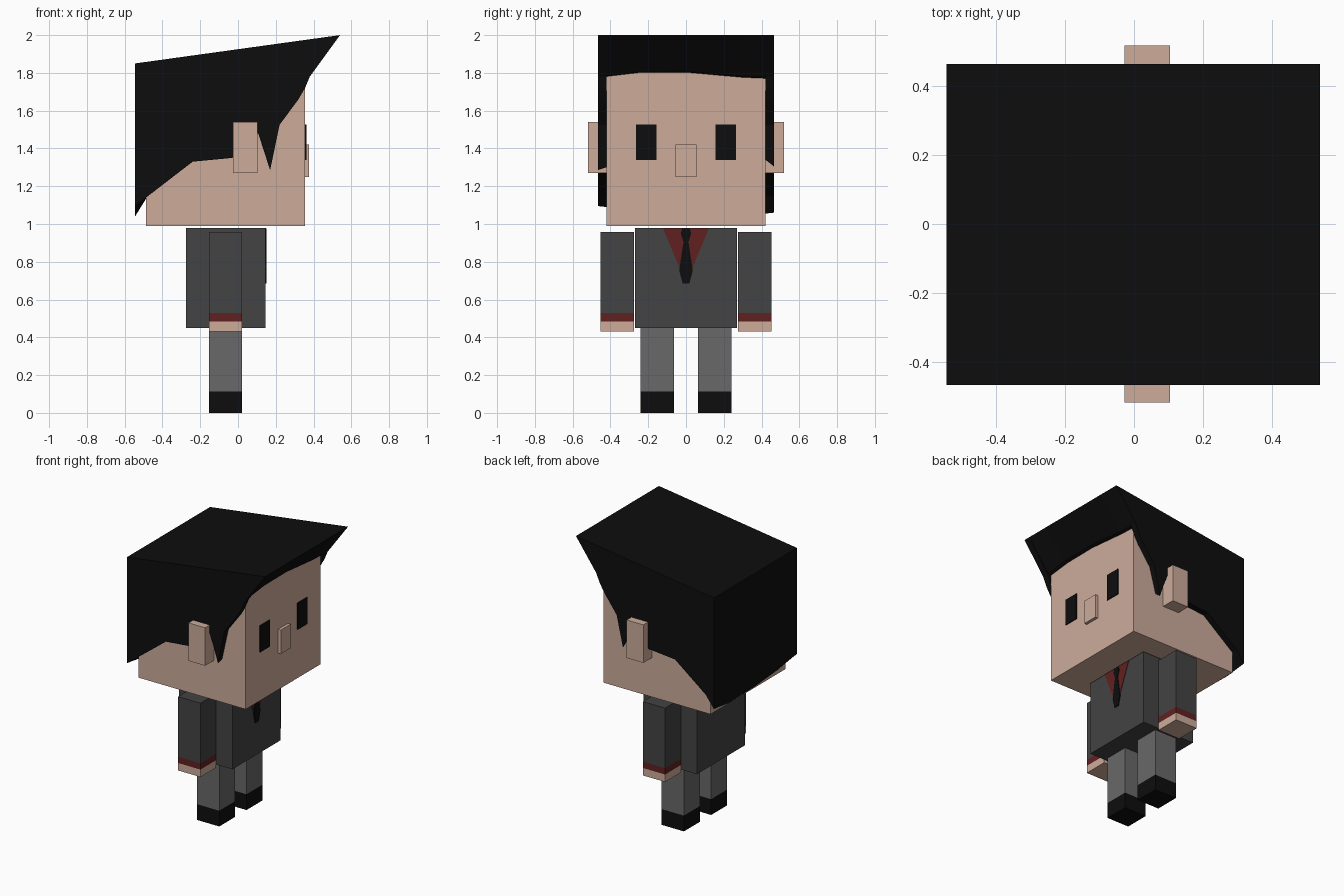
import bpy, bmesh

if "Cube" in bpy.data.objects:
    bpy.data.objects.remove(bpy.data.objects["Cube"])


def material(name, rgb):
    m = bpy.data.materials.new(name)
    m.diffuse_color = (*rgb, 1)
    m.use_nodes = True
    m.node_tree.nodes["Principled BSDF"].inputs["Base Color"].default_value = m.diffuse_color
    return m


SKIN = material("skin", (0.61, 0.415, 0.33))
BLACK = material("black", (0.0042, 0.0042, 0.0042))
JACKET = material("jacket grey", (0.056, 0.056, 0.056))
TROUSER = material("trouser grey", (0.138, 0.138, 0.138))
RED = material("shirt red", (0.12, 0.0145, 0.0145))


def loft(name, rings, mats):
    """Skin a list of equal-length rings and cap both ends; one material per band."""
    bm = bmesh.new()
    loops = [[bm.verts.new(p) for p in ring] for ring in rings]
    n = len(loops[0])
    bands = len(loops) - 1
    mats = mats if isinstance(mats, list) else [mats] * bands
    slots = list(dict.fromkeys(mats))
    for k in range(bands):
        for i in range(n):
            j = (i + 1) % n
            f = bm.faces.new((loops[k][i], loops[k][j], loops[k + 1][j], loops[k + 1][i]))
            f.material_index = slots.index(mats[k])
    bm.faces.new(loops[0]).material_index = slots.index(mats[0])
    bm.faces.new(loops[-1]).material_index = slots.index(mats[-1])
    bmesh.ops.recalc_face_normals(bm, faces=bm.faces)
    me = bpy.data.meshes.new(name)
    bm.to_mesh(me)
    bm.free()
    for m in slots:
        me.materials.append(m)
    ob = bpy.data.objects.new(name, me)
    bpy.context.collection.objects.link(ob)
    return ob


def box(name, x, y, heights, mats):
    """Box over x and y ranges, split into coloured bands at the heights."""
    ring = [(x[0], y[0]), (x[1], y[0]), (x[1], y[1]), (x[0], y[1])]
    return loft(name, [[(a, b, z) for a, b in ring] for z in heights], mats)


def plate(name, half, x0, x1, mat):
    """Thin plate facing +x, from a half outline mirrored across y = 0."""
    outline = half + [(-y, z) for y, z in reversed(half)]
    return loft(name, [[(x, y, z) for y, z in outline] for x in (x0, x1)], mat)


# Head, nose and torso
box("head", (-0.487, 0.355), (-0.42, 0.42), (0.99, 1.82), SKIN)
box("nose", (0.35, 0.376), (-0.056, 0.056), (1.25, 1.42), SKIN)
box("torso", (-0.275, 0.145), (-0.27, 0.27), (0.45, 0.98), JACKET)

# Paired parts
for side, s in (("left", 1), ("right", -1)):
    def span(a, b):
        return sorted((s * a, s * b))
    box(side + "_ear", (-0.027, 0.104), span(0.415, 0.518), (1.27, 1.54), SKIN)
    box(side + "_eye", (0.353, 0.362), span(0.155, 0.266), (1.338, 1.526), BLACK)
    box(side + "_arm", (-0.153, 0.022), span(0.276, 0.453),
        (0.432, 0.485, 0.53, 0.957), [SKIN, RED, JACKET])
    box(side + "_leg", (-0.153, 0.022), span(0.064, 0.242),
        (0, 0.112, 0.45), [BLACK, TROUSER])

# Shirt front and tie
plate("shirt_front", [(0.122, 0.979), (0.035, 0.77)], 0.143, 0.148, RED)
plate("tie", [(0.02, 0.975), (0.028, 0.95), (0.013, 0.905), (0.036, 0.755),
              (0.018, 0.685)], 0.145, 0.1515, BLACK)


# Hair: side profile lofted across y, with raised fringe between the side locks
def hair_ring(y, fringe, nape, spike, lock):
    brow = [(0.38, 1.78), (0.355, 1.72), (0.32, 1.66)] if lock else \
           [(0.38, fringe), (0.352, fringe - 0.01), (0.32, 1.66)]
    profile = [(-0.545, 1.85), (0.54, 2.0)] + brow + [
        (0.22, 1.525), (0.17, spike), (0.107, 1.48), (0.05, 1.46), (-0.03, 1.35),
        (-0.24, 1.33), (-0.48, 1.145), (-0.545, nape)]
    return [(x, y, z) for x, z in profile]


stations = [  # y, fringe height, nape height, sideburn tip, is side lock
    (-0.467, 1.79, 1.095, 1.285, True), (-0.421, 1.79, 1.09, 1.30, True),
    (-0.42, 1.79, 1.09, 1.32, False), (-0.25, 1.81, 1.065, 1.32, False),
    (0.0, 1.812, 1.045, 1.32, False), (0.3, 1.785, 1.04, 1.32, False),
    (0.42, 1.78, 1.055, 1.35, False), (0.421, 1.78, 1.055, 1.34, True),
    (0.465, 1.78, 1.06, 1.305, True)]
loft("hair", [hair_ring(*s) for s in stations], BLACK)
